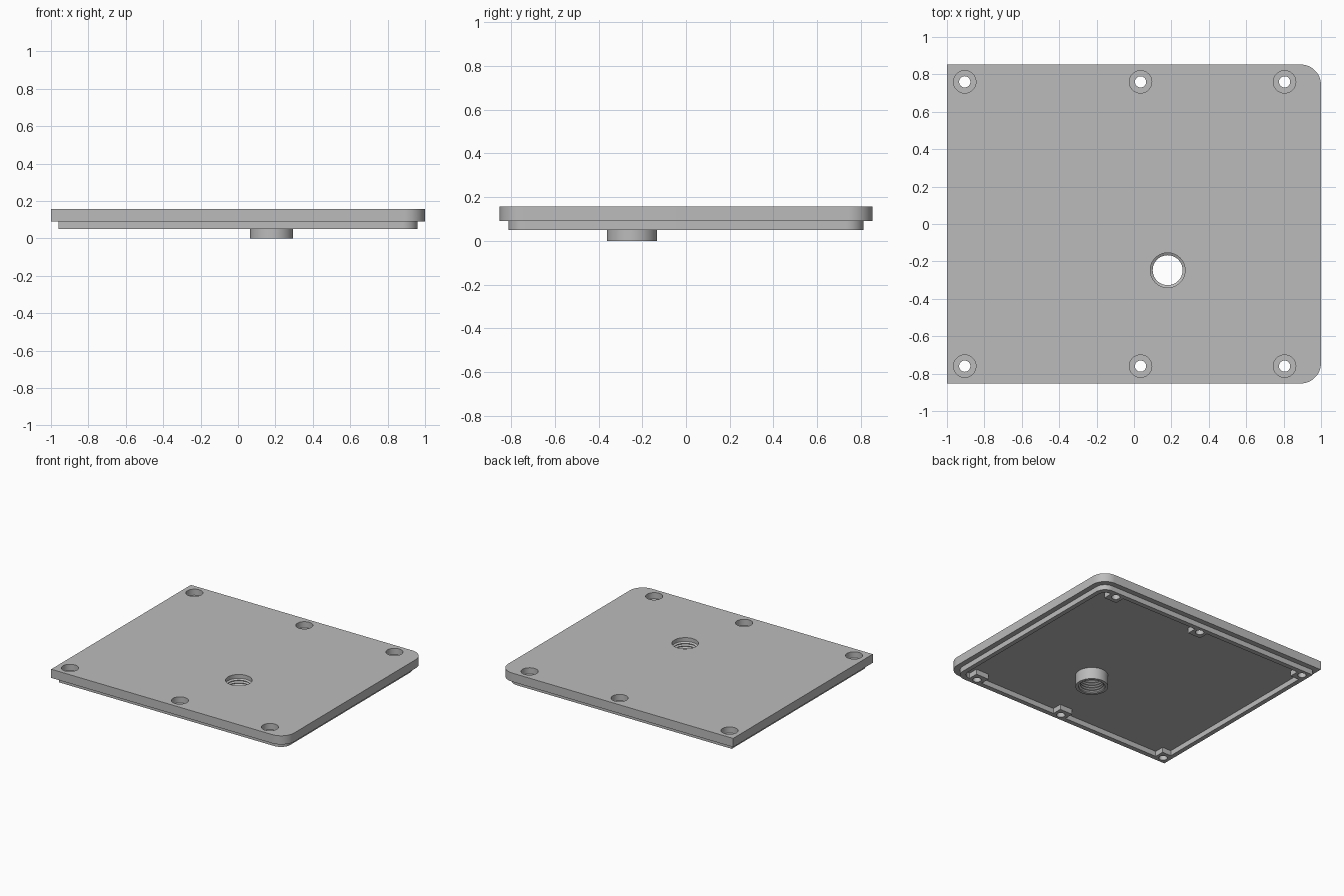
import bpy, bmesh
from math import sin, cos, pi, radians

if "Cube" in bpy.data.objects:
    bpy.data.objects.remove(bpy.data.objects["Cube"])

grey = bpy.data.materials.new("plain grey")
grey.use_nodes = True
grey.diffuse_color = (0.5, 0.5, 0.5, 1)
grey.node_tree.nodes["Principled BSDF"].inputs["Base Color"].default_value = (0.5, 0.5, 0.5, 1)


def finish(name, bm):
    bmesh.ops.recalc_face_normals(bm, faces=bm.faces)
    mesh = bpy.data.meshes.new(name)
    bm.to_mesh(mesh)
    bm.free()
    mesh.materials.append(grey)
    obj = bpy.data.objects.new(name, mesh)
    bpy.context.collection.objects.link(obj)
    return obj


def prism(name, points, z0, z1):
    bm = bmesh.new()
    face = bm.faces.new([bm.verts.new((x, y, z0)) for x, y in points])
    top = bmesh.ops.extrude_face_region(bm, geom=[face])["geom"]
    bmesh.ops.translate(bm, vec=(0, 0, z1 - z0),
                        verts=[v for v in top if isinstance(v, bmesh.types.BMVert)])
    return finish(name, bm)


def rect(x0, x1, y0, y1):
    return [(x0, y0), (x1, y0), (x1, y1), (x0, y1)]


def cover_outline(hx, hy, r, steps=12):
    """Square corners on the -x side, rounded corners on the +x side."""
    arc = [(hx - r + r * cos(a), hy - r + r * sin(a))
           for a in (pi / 2 * i / steps for i in range(steps + 1))]
    return [(-hx, -hy)] + [(x, -y) for x, y in reversed(arc)] + arc + [(-hx, hy)]


def lathe(name, profile, x, y, sides=48):
    """Closed solid of revolution from (radius, z) pairs."""
    bm = bmesh.new()
    rings = [[bm.verts.new((x + r * cos(2 * pi * i / sides), y + r * sin(2 * pi * i / sides), z))
              for i in range(sides)] for r, z in profile]
    for a, b in zip(rings, rings[1:]):
        for i in range(sides):
            j = (i + 1) % sides
            bm.faces.new((a[i], a[j], b[j], b[i]))
    bm.faces.new(rings[0])
    bm.faces.new(rings[-1])
    return finish(name, bm)


def combine(target, tool, operation):
    mod = target.modifiers.new(operation, 'BOOLEAN')
    mod.operation, mod.solver, mod.object = operation, 'EXACT', tool
    bpy.context.view_layer.objects.active = target
    bpy.ops.object.modifier_apply(modifier=mod.name)
    bpy.data.objects.remove(tool)


screws = [(x, y) for x in (-0.905, 0.035, 0.805) for y in (-0.76, 0.76)]
PORT = (0.18, -0.247)

# Rim under the plate, its pocket leaving a solid block at each screw
pocket = prism("pocket", cover_outline(0.925, 0.775, 0.06), 0, 0.2)
for x, y in screws:
    s = 1 if y > 0 else -1
    block = prism("screw_block", rect(x - 0.055, x + 0.055, *sorted((s * 0.7, s * 0.83))), -0.1, 0.3)
    combine(pocket, block, 'DIFFERENCE')
rim = prism("rim", cover_outline(0.96, 0.812, 0.08), 0.05, 0.12)
combine(rim, pocket, 'DIFFERENCE')

# Plate with the rim and the round collar
cover = prism("cover_plate", cover_outline(1, 0.853, 0.11), 0.09, 0.157)
combine(cover, rim, 'UNION')
combine(cover, lathe("collar", [(0.115, 0), (0.115, 0.12)], *PORT), 'UNION')

# Counterbored screw holes
for x, y in screws:
    hole = [(0.03, -0.05), (0.03, 0.11), (0.06, 0.11), (0.06, 0.2)]
    combine(cover, lathe("screw_hole", hole, x, y), 'DIFFERENCE')

# Threaded port through the collar
thread = [(0.093, -0.02)]
for i in range(6):
    z = 0.008 + i * 0.02
    thread += [(0.093, z), (0.08, z + 0.008), (0.08, z + 0.011), (0.093, z + 0.019)]
thread.append((0.093, 0.2))
combine(cover, lathe("port_thread", thread, *PORT), 'DIFFERENCE')

# Smooth round walls, crisp edges
bpy.ops.object.select_all(action='DESELECT')
cover.select_set(True)
bpy.context.view_layer.objects.active = cover
bpy.ops.object.shade_smooth_by_angle(angle=radians(25))
